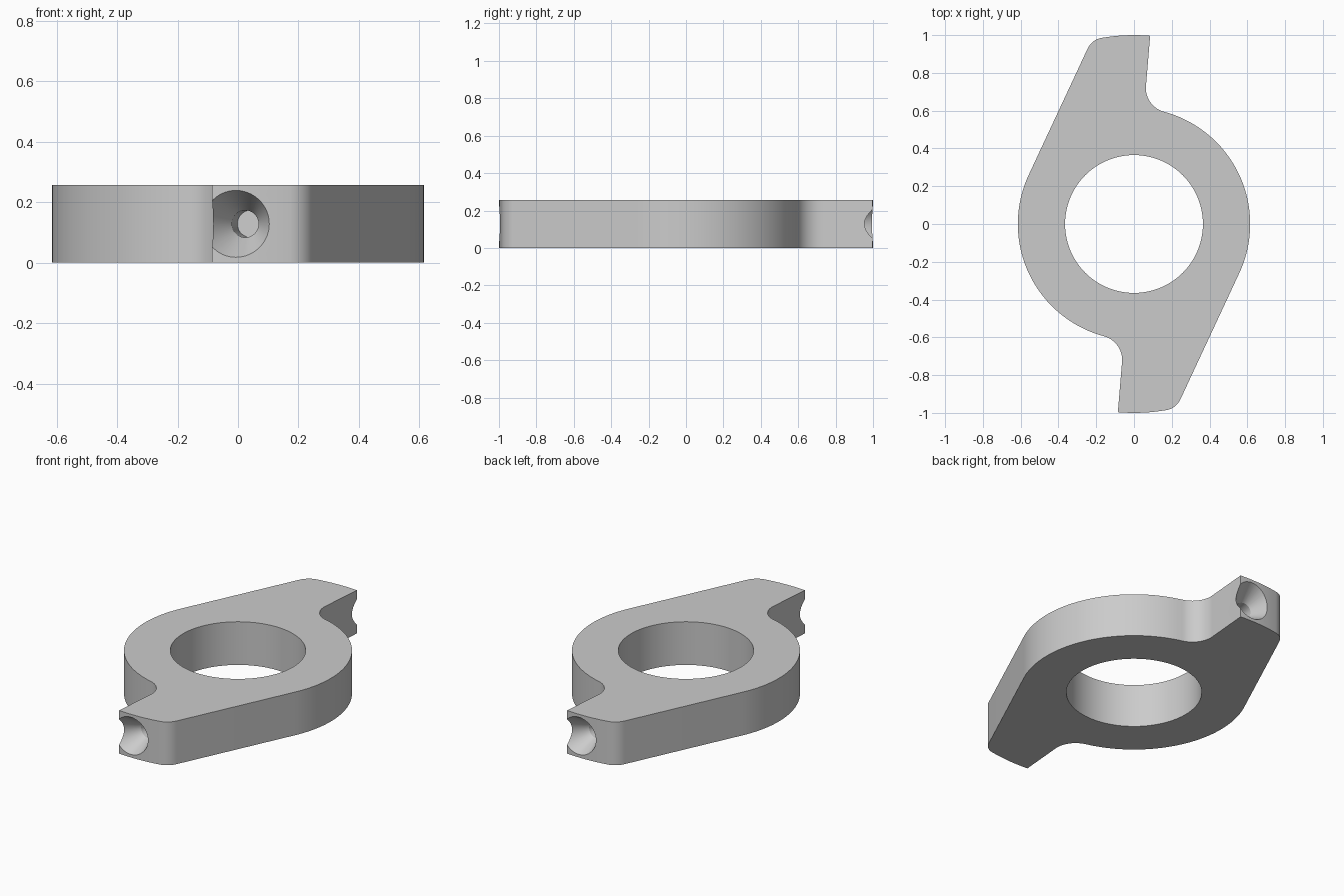
import bpy, bmesh
from math import radians, sin, cos, pi
from mathutils import Vector, Matrix

HEIGHT = 0.257
RING_R, BORE_R, TIP_R = 0.615, 0.365, 1.0
CORNER_R, FILLET_R = 0.1, 0.13
TANGENT = 155          # direction in which the straight flank leaves the ring

if "Cube" in bpy.data.objects:
    bpy.data.objects.remove(bpy.data.objects["Cube"], do_unlink=True)

steel = bpy.data.materials.new("plain grey")
steel.use_nodes = True
grey = (0.6, 0.6, 0.6, 1)
steel.diffuse_color = grey
steel.node_tree.nodes["Principled BSDF"].inputs["Base Color"].default_value = grey


def polar(radius, degrees):
    a = radians(degrees)
    return Vector((radius * cos(a), radius * sin(a), 0))


def arc(centre, radius, start, end, steps):
    return [centre + polar(radius, start + (end - start) * i / steps)
            for i in range(steps + 1)]


def add_object(name, bm):
    bmesh.ops.recalc_face_normals(bm, faces=bm.faces)
    mesh = bpy.data.meshes.new(name)
    bm.to_mesh(mesh)
    bm.free()
    mesh.materials.append(steel)
    obj = bpy.data.objects.new(name, mesh)
    bpy.context.collection.objects.link(obj)
    return obj


def lathe(name, profile, matrix, sides=64):
    """Closed solid of revolution about local z from (depth, radius) pairs."""
    bm = bmesh.new()
    rings = [[bm.verts.new(matrix @ (polar(r, 360 * i / sides) + Vector((0, 0, d))))
              for i in range(sides)] for d, r in profile]
    for a, b in zip(rings, rings[1:]):
        for i in range(sides):
            j = (i + 1) % sides
            bm.faces.new((a[i], a[j], b[j], b[i]))
    bm.faces.new(rings[0])
    bm.faces.new(rings[-1])
    obj = add_object(name, bm)
    obj.hide_render = True
    return obj


# Outline of one half: ring, inner fillet, tip, rounded corner
origin = Vector((0, 0, 0))
corner = (polar(RING_R - CORNER_R, TANGENT)
          + polar(((TIP_R - CORNER_R) ** 2 - (RING_R - CORNER_R) ** 2) ** 0.5, TANGENT - 90))
corner_start = 90 + 10
half = arc(origin, RING_R, TANGENT - 180, 75, 48)
half += arc(polar(RING_R + FILLET_R, 75), FILLET_R, 255, 175, 16)[1:]
half += arc(origin, TIP_R, 85.1, corner_start, 8)
half += arc(corner, CORNER_R, corner_start, TANGENT, 14)[1:]
outline = half + [Vector((-p.x, -p.y, 0)) for p in half]

# Flat body
bm = bmesh.new()
base = bm.faces.new([bm.verts.new(p) for p in outline])
extruded = bmesh.ops.extrude_face_region(bm, geom=[base], use_keep_orig=True)
bmesh.ops.translate(bm, vec=(0, 0, HEIGHT),
                    verts=[v for v in extruded["geom"] if isinstance(v, bmesh.types.BMVert)])
body = add_object("two_lobed_ring", bm)

# Cutters: central bore and a tilted countersunk hole in each tip
cutters = [lathe("bore_cutter", [(-0.1, BORE_R), (HEIGHT + 0.1, BORE_R)], Matrix(), 128)]
hole = [(-0.05, 0.139), (0.113, 0.045), (0.22, 0.045)]
inward = Vector((sin(radians(10)), cos(radians(10)), 0))
front = (Matrix.Translation((0.004, -TIP_R, HEIGHT / 2))
         @ inward.to_track_quat('Z', 'Y').to_matrix().to_4x4())
cutters.append(lathe("front_hole_cutter", hole, front))
cutters.append(lathe("back_hole_cutter", hole, Matrix.Rotation(pi, 4, 'Z') @ front))

for cutter in cutters:
    cut = body.modifiers.new(cutter.name, 'BOOLEAN')
    cut.operation = 'DIFFERENCE'
    cut.solver = 'EXACT'
    cut.object = cutter

# Apply the cuts and remove the cutters
depsgraph = bpy.context.evaluated_depsgraph_get()
result = bpy.data.meshes.new_from_object(body.evaluated_get(depsgraph))
body.modifiers.clear()
body.data = result
for cutter in cutters:
    bpy.data.objects.remove(cutter, do_unlink=True)

for obj in bpy.context.selected_objects:
    obj.select_set(False)
body.select_set(True)
bpy.context.view_layer.objects.active = body
bpy.ops.object.shade_smooth_by_angle(angle=radians(25))
